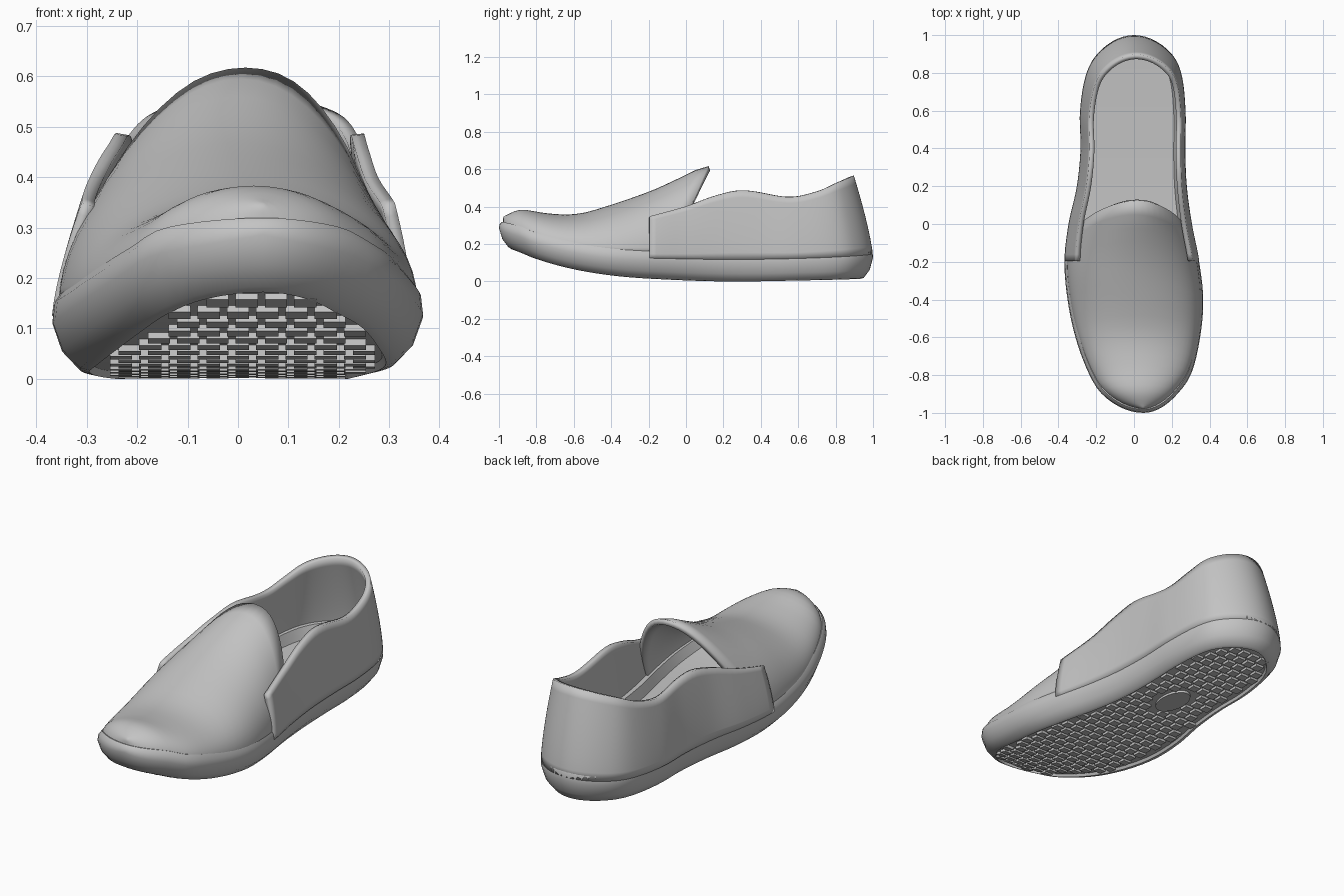
import bpy, bmesh, math
from mathutils import Matrix

if "Cube" in bpy.data.objects:
    bpy.data.objects.remove(bpy.data.objects["Cube"])

N = 48  # stations from toe to heel

# Shoe measurements as (y, value): outline left / right, underside, sole top, vamp ridge, opening rim
LEFT = [(-1, -.05), (-.9, .17), (-.8, .235), (-.6, .31), (-.4, .352), (-.2, .368), (0, .345),
        (.2, .30), (.4, .28), (.6, .283), (.8, .25), (.9, .195), (1, 0)]
RIGHT = [(-1, .05), (-.9, .23), (-.8, .30), (-.6, .35), (-.4, .367), (-.2, .345), (0, .305),
         (.2, .277), (.4, .268), (.6, .27), (.8, .248), (.9, .20), (1, 0)]
UNDER = [(-1, .22), (-.9, .16), (-.8, .12), (-.6, .065), (-.4, .032), (-.2, .015), (.2, 0), (.6, .005), (1, .02)]
SOLE_TOP = [(-1, .33), (-.9, .30), (-.8, .26), (-.45, .19), (0, .17), (.5, .17), (1, .20)]
RIDGE = [(-1, .31), (-.96, .34), (-.88, .37), (-.75, .352), (-.62, .345), (-.5, .365), (-.2, .465),
         (0, .555), (.11, .605), (.16, .59)]
RIM = [(-.25, .33), (0, .40), (.15, .455), (.3, .485), (.55, .45), (.7, .48), (.8, .525), (.89, .565)]


def theta(y):
    return math.acos(max(-1, min(1, -y)))


def curve(table, y):
    """Smooth interpolation that stays round at toe and heel."""
    p = [(theta(a), b) for a, b in table]
    t = max(p[0][0], min(p[-1][0], theta(y)))
    i = 0
    while i < len(p) - 2 and t > p[i + 1][0]:
        i += 1

    def slope(k):
        a, b = p[max(k - 1, 0)], p[min(k + 1, len(p) - 1)]
        return (b[1] - a[1]) / (b[0] - a[0])
    h = p[i + 1][0] - p[i][0]
    u = (t - p[i][0]) / h
    return ((2*u**3 - 3*u*u + 1) * p[i][1] + (u**3 - 2*u*u + u) * h * slope(i)
            + (3*u*u - 2*u**3) * p[i + 1][1] + (u**3 - u*u) * h * slope(i + 1))


def width(y):
    """Half width of the outline and its centre x."""
    l, r = curve(LEFT, y), curve(RIGHT, y)
    return (r + l) / 2, (r - l) / 2


grey = bpy.data.materials.new("mid_grey")
grey.diffuse_color = (.55, .55, .55, 1)
grey.use_nodes = True
grey.node_tree.nodes["Principled BSDF"].inputs["Base Color"].default_value = grey.diffuse_color


def finish(name, bm, thickness=0, angle=40):
    bmesh.ops.remove_doubles(bm, verts=bm.verts, dist=.0005)
    bmesh.ops.recalc_face_normals(bm, faces=bm.faces)
    me = bpy.data.meshes.new(name)
    bm.to_mesh(me)
    bm.free()
    me.materials.append(grey)
    ob = bpy.data.objects.new(name, me)
    bpy.context.collection.objects.link(ob)
    if thickness:
        mod = ob.modifiers.new("thickness", 'SOLIDIFY')
        mod.thickness, mod.offset = thickness, 0
    bpy.ops.object.select_all(action='DESELECT')
    ob.select_set(True)
    bpy.context.view_layer.objects.active = ob
    bpy.ops.object.shade_smooth_by_angle(angle=math.radians(angle))
    return ob


def skin(bm, rows, closed=False):
    """Quads between successive rows of points."""
    vs = [[bm.verts.new(p) for p in r] for r in rows]
    m = len(rows[0])
    for a, b in zip(vs, vs[1:]):
        for j in range(m if closed else m - 1):
            k = (j + 1) % m
            bm.faces.new((a[j], a[k], b[k], b[j]))
    return vs


# Sole: stacked outline rings, closed underneath and by the insole
def ring(inset, height):
    pts = []
    for i in range(2 * N):
        y0 = -math.cos(math.pi * i / N)
        hw, c = width(y0)
        side = 1 if i <= N else -1
        y = y0 * (1 - inset)
        pts.append((c + side * hw * (1 - inset / .33), y, height(y)))
    return pts


def under(y):
    return curve(UNDER, y)


def top(y):
    return curve(SOLE_TOP, y)


bm = bmesh.new()
rings = skin(bm, [
    ring(.075, lambda y: under(y) + .014),
    ring(.068, under),
    ring(.05, lambda y: under(y) + .004),
    ring(.018, lambda y: under(y) * .75 + top(y) * .25),
    ring(0, lambda y: under(y) * .4 + top(y) * .6),
    ring(.004, lambda y: under(y) * .15 + top(y) * .85),
    ring(.018, top),
    ring(.05, top),
    ring(.07, lambda y: under(y) * .5 + top(y) * .5 + .03)], True)
for r in (rings[0], rings[-1]):
    for i in range(N):
        quad = [r[i], r[i + 1], r[(2*N - i - 1) % (2*N)], r[(2*N - i) % (2*N)]]
        bm.faces.new(list(dict.fromkeys(quad)))
finish("sole_and_insole", bm)

# Tread: grid of small blocks following the underside, with an oval pad at the arch
bm = bmesh.new()
pitch = .058
for iy in range(-16, 17):
    for ix in range(-6, 7):
        y, x = iy * pitch, ix * pitch + (iy % 2) * pitch * .3
        hw, c = width(y / .93)
        if abs(y) > .9 or abs(x - c) > hw * .79 - .025 or (x / .09)**2 + ((y - .3) / .14)**2 < 1:
            continue
        tilt = math.atan((under(y + .02) - under(y - .02)) / .04)
        bmesh.ops.create_cube(bm, size=1, matrix=Matrix.Translation((x, y, under(y) + .011))
                              @ Matrix.Rotation(tilt, 4, 'X') @ Matrix.Diagonal((.044, .042, .02, 1)))
finish("tread_blocks", bm, angle=20)
bm = bmesh.new()
bmesh.ops.create_cone(bm, segments=24, cap_ends=True, radius1=1, radius2=1, depth=1,
                      matrix=Matrix.Translation((0, .3, .012)) @ Matrix.Diagonal((.065, .11, .018, 1)))
finish("arch_pad", bm)

# Vamp: arched sections from the toe to a slanted edge that ends in the tongue lip
M, START = 28, -.965
rows = []
for i in range(N // 2 + 1):
    t = 1 - math.cos(math.pi / 2 * i / (N // 2))
    row = []
    for j in range(M + 1):
        a = math.pi * j / M
        y = START + t * (-.12 + .245 * math.sin(a) - START)
        hw, c = width(y / -START)
        base = top(y) - .03
        x = c + max(0, (y + .3) * .07) * math.sin(a) + hw * .93 * math.cos(a)
        row.append((x, y, base + (curve(RIDGE, y) - base) * math.sin(a)))
    rows.append(row)
bm = bmesh.new()
skin(bm, rows)
finish("vamp", bm, .026, 50)

# Quarter: wall running from one side round the heel to the other, with a dipping rim
FRONT = theta(-.2)
rows = []
for k in range(11):
    v = k / 10
    row = []
    for i in range(-N, N + 1):
        y0 = -math.cos(math.pi - (math.pi - FRONT) * abs(i) / N)
        hw, c = width(y0)
        s = 1 if i > 0 else -1
        yr = y0 - .115 * y0 * abs(y0)
        y = y0 * .985 * (1 - v**1.3) + yr * v**1.3
        z0 = top(y) - .05
        x = c + .012 * v + s * hw * (.965 - .13 * v**1.5)
        row.append((x, y, z0 + (curve(RIM, yr) - z0) * v))
    rows.append(row)
bm = bmesh.new()
skin(bm, rows)
finish("quarter_and_heel", bm, .026, 50)
